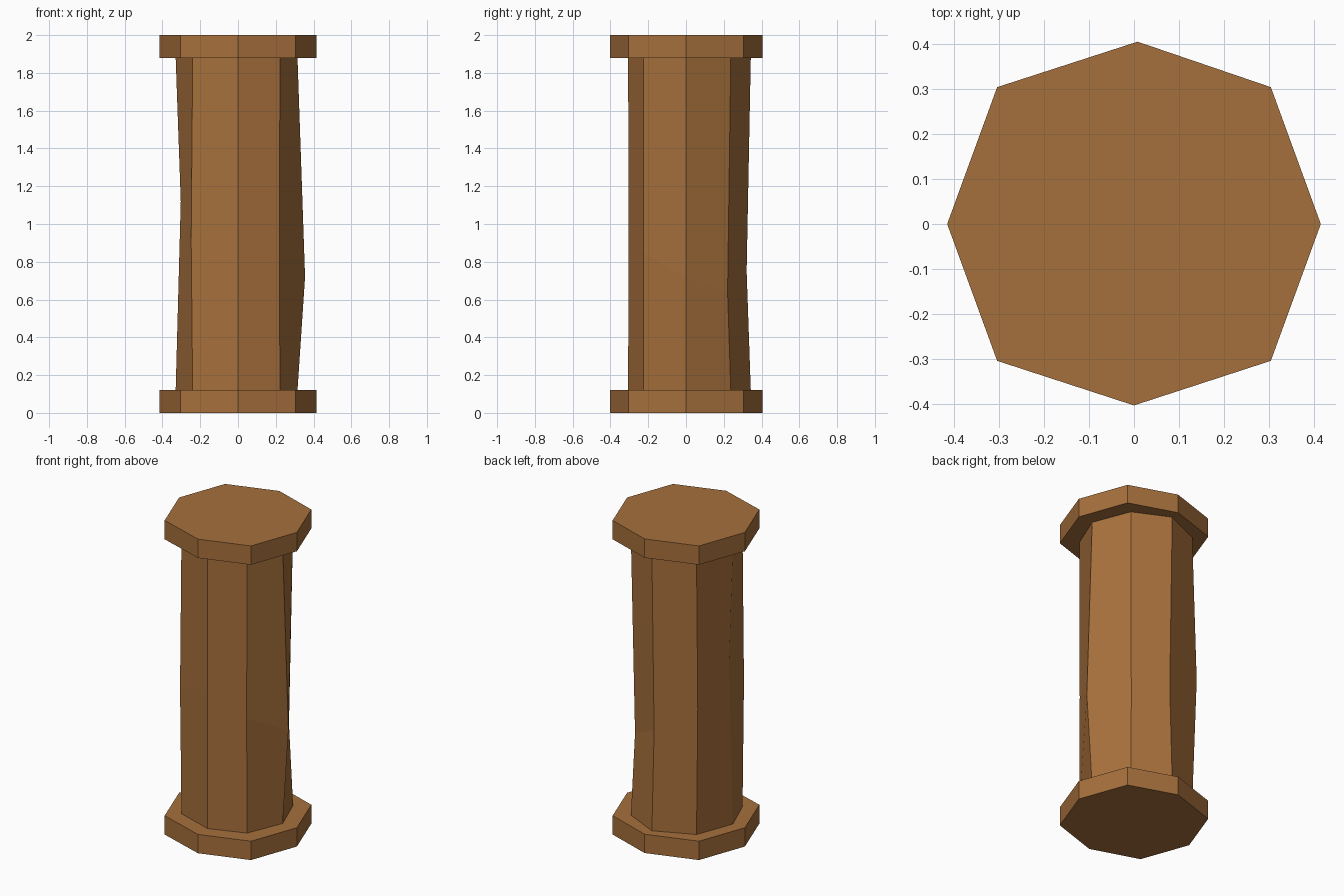
import bpy, bmesh

if "Cube" in bpy.data.objects:
    bpy.data.objects.remove(bpy.data.objects["Cube"])

wood = bpy.data.materials.new("wood")
wood.diffuse_color = (0.38, 0.16, 0.045, 1)
wood.use_nodes = True
wood.node_tree.nodes["Principled BSDF"].inputs["Base Color"].default_value = wood.diffuse_color


def loft(name, rings):
    """Closed flat-faced solid through rings of (x, y, z) points."""
    bm = bmesh.new()
    loops = [[bm.verts.new(p) for p in ring] for ring in rings]
    for low, high in zip(loops, loops[1:]):
        for i in range(len(low)):
            j = (i + 1) % len(low)
            bm.faces.new((low[i], low[j], high[j], high[i]))
    bm.faces.new(loops[0][::-1])
    bm.faces.new(loops[-1])
    bmesh.ops.recalc_face_normals(bm, faces=bm.faces)
    mesh = bpy.data.meshes.new(name)
    bm.to_mesh(mesh)
    bm.free()
    mesh.materials.append(wood)
    obj = bpy.data.objects.new(name, mesh)
    bpy.context.collection.objects.link(obj)
    return obj


def at_height(outline, z):
    return [(x, y, z) for x, y in outline]


# Octagonal end plates
plate = [(0.415, 0), (0.304, 0.304), (0.008, 0.405), (-0.304, 0.304),
         (-0.415, 0), (-0.304, -0.304), (0, -0.403), (0.304, -0.304)]
for name, z in (("base_plate", 0), ("top_plate", 1.88)):
    loft(name, [at_height(plate, z), at_height(plate, z + 0.12)])

# Rough-hewn shaft: regular ends, uneven waist corners
shaft = [(0.315, 0), (0.222, 0.237), (0, 0.343), (-0.24, 0.237),
         (-0.33, 0), (-0.24, -0.226), (0, -0.306), (0.222, -0.226)]
waist = [(0.355, 0, 0.72), (0.205, 0.22, 0.64), (0, 0.321, 0.75),
         (-0.26, 0.253, 0.93), (-0.303, 0, 1.12), (-0.248, -0.229, 0.92),
         (0, -0.305, 1.0), (0.219, -0.226, 0.85)]
loft("shaft", [at_height(shaft, 0.12), waist, at_height(shaft, 1.88)])
